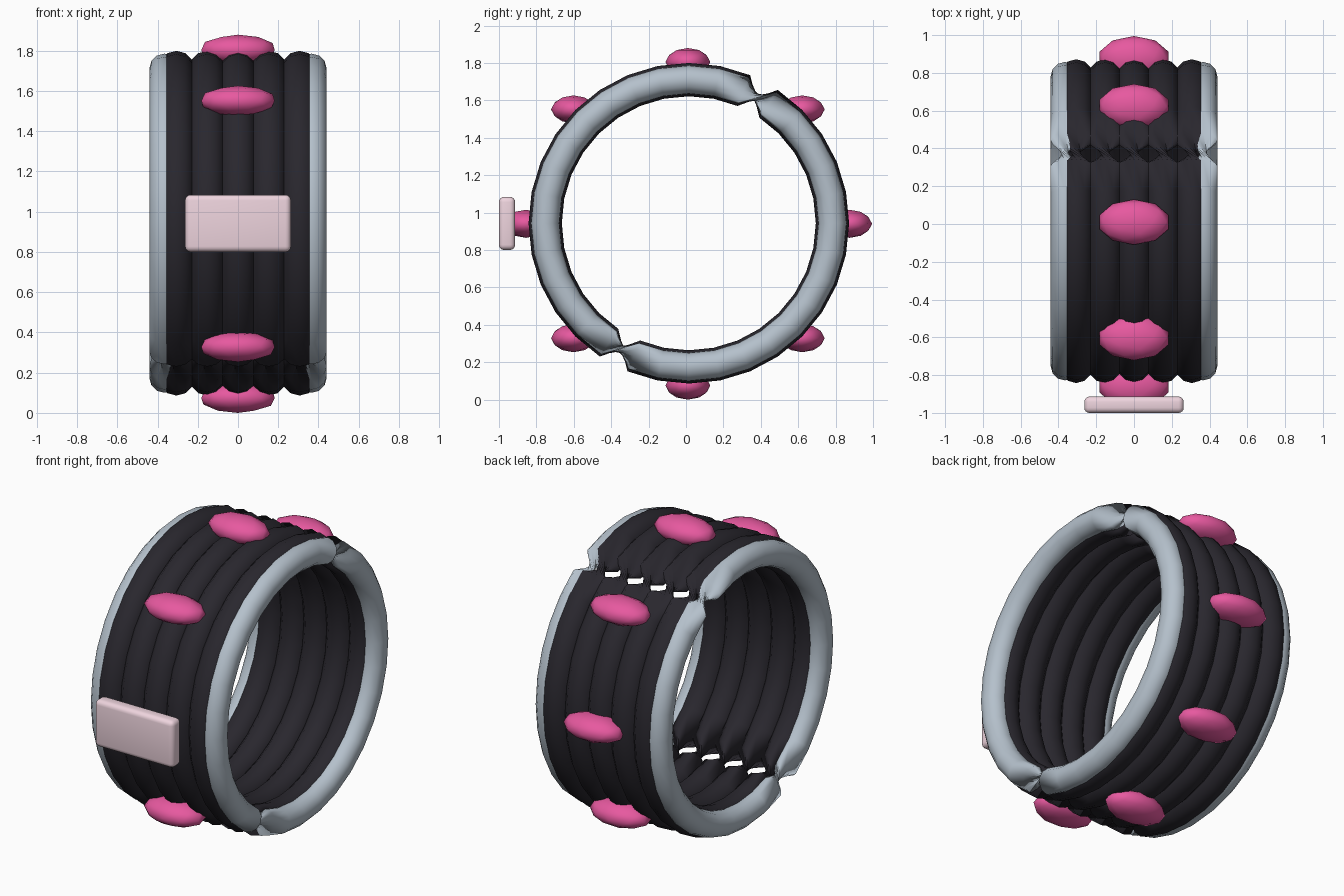
import bpy, bmesh, math

if "Cube" in bpy.data.objects:
    bpy.data.objects.remove(bpy.data.objects["Cube"])

CY, CZ = 0.015, 0.943   # bracelet centre
SEG, SIDES = 32, 12


def material(name, rgb):
    m = bpy.data.materials.new(name)
    m.diffuse_color = (*rgb, 1)
    m.use_nodes = True
    m.node_tree.nodes["Principled BSDF"].inputs["Base Color"].default_value = m.diffuse_color
    return m


black = material("black_rubber", (0.022, 0.02, 0.027))
silver = material("silver", (0.46, 0.53, 0.60))
pink = material("pink_gem", (0.80, 0.10, 0.35))
pale = material("pale_pink", (0.86, 0.66, 0.73))


def finish(bm, name, mat):
    me = bpy.data.meshes.new(name)
    for f in bm.faces:
        f.smooth = True
    bm.to_mesh(me)
    bm.free()
    me.materials.append(mat)
    ob = bpy.data.objects.new(name, me)
    bpy.context.collection.objects.link(ob)
    return ob


def band(name, x, major, minor, mat):
    """Tube ring around the x axis, half-twisted (pinched) in two opposite segments."""
    bm = bmesh.new()
    rings = []
    for i in range(SEG):
        a = math.tau * i / SEG
        ring = []
        for j in range(SIDES):
            b = math.tau * j / SIDES
            r = major + minor * math.cos(b)
            ring.append(bm.verts.new((x + minor * math.sin(b),
                                      CY + r * math.cos(a), CZ + r * math.sin(a))))
        rings.append(ring)
    for i in range(SEG):
        p, q = rings[i], rings[(i + 1) % SEG]
        s = SIDES // 2 if i in (5, 21) else 0
        for j in range(SIDES):
            k = (j + 1) % SIDES
            bm.faces.new((p[j], p[k], q[(k + s) % SIDES], q[(j + s) % SIDES]))
    bmesh.ops.recalc_face_normals(bm, faces=bm.faces)
    return finish(bm, name, mat)


# Five black cords with a silver cord on each edge
for i in range(5):
    band(f"black_cord_{i + 1}", (i - 2) * 0.153, 0.768, 0.089, black)
for side, x in (("left", -0.366), ("right", 0.366)):
    band(f"silver_rim_{side}", x, 0.768, 0.075, silver)

# Eight oval gems, all kept level
for i in range(8):
    a = math.tau * i / 8
    bm = bmesh.new()
    bmesh.ops.create_icosphere(bm, subdivisions=2, radius=1)
    bmesh.ops.scale(bm, vec=(0.192, 0.12, 0.075), verts=bm.verts)
    bmesh.ops.translate(bm, verts=bm.verts,
                        vec=(0, 0.01 + 0.865 * math.cos(a), 0.94 + 0.865 * math.sin(a)))
    finish(bm, f"gem_{i + 1}", pink)

# Rounded name plate on the front
bm = bmesh.new()
bmesh.ops.create_cube(bm, size=1)
bmesh.ops.scale(bm, vec=(0.526, 0.087, 0.284), verts=bm.verts)
bmesh.ops.bevel(bm, geom=bm.edges[:], offset=0.028, segments=4, profile=0.5,
                affect='EDGES')
bmesh.ops.translate(bm, verts=bm.verts, vec=(0, -0.957, 0.942))
finish(bm, "front_plate", pale)
